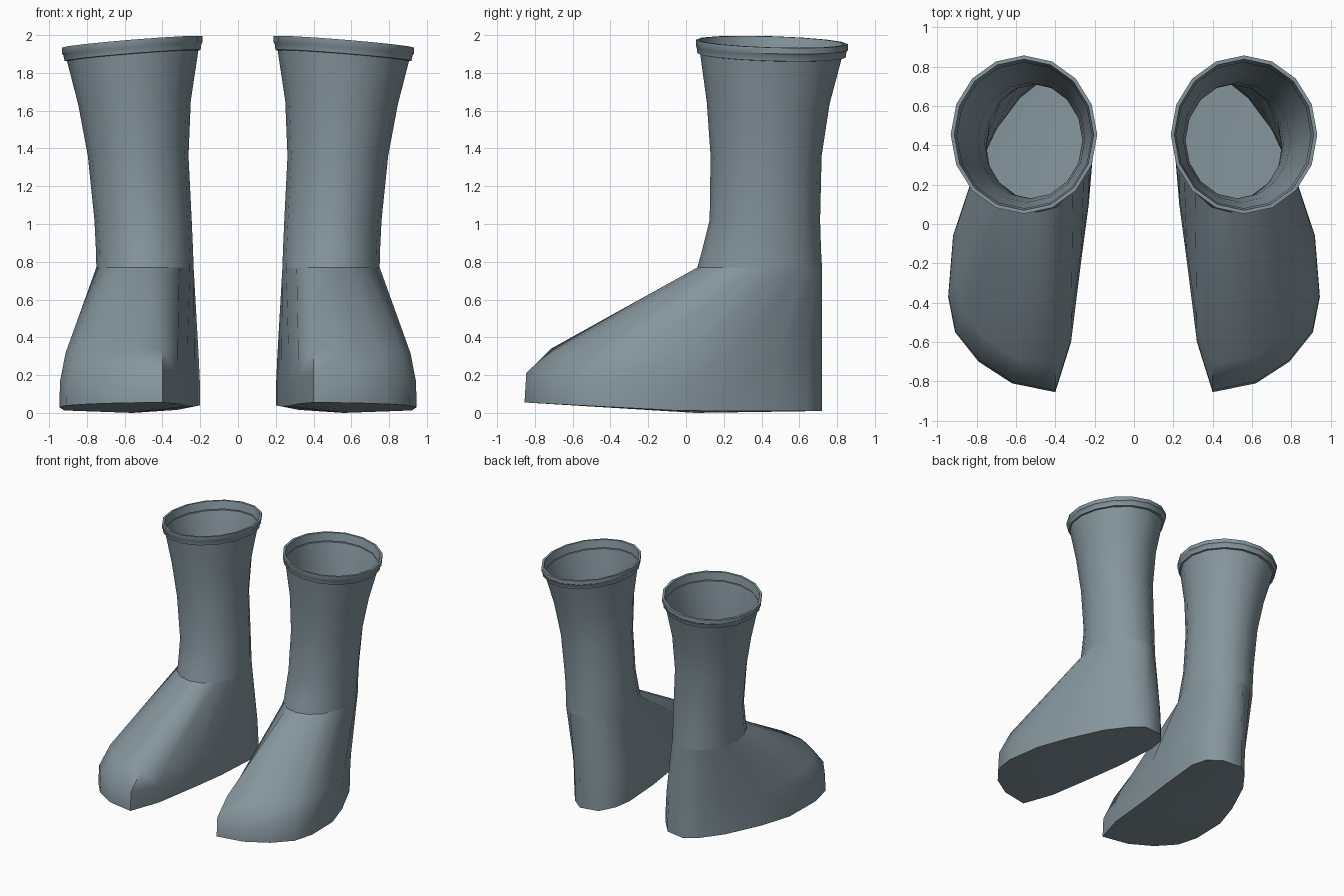
import bpy, math

if "Cube" in bpy.data.objects:
    bpy.data.objects.remove(bpy.data.objects["Cube"])

N = 16

mat = bpy.data.materials.new("slate_grey")
mat.diffuse_color = (0.235, 0.30, 0.335, 1)
mat.use_nodes = True
mat.node_tree.nodes["Principled BSDF"].inputs["Base Color"].default_value = mat.diffuse_color


def ellipse(x0, x1, y0, y1, z, tilt=0.0):
    """Ring starting at the front, running towards the outer side; tilt lowers outer and back edges."""
    cx, cy, rx, ry = (x0 + x1) / 2, (y0 + y1) / 2, (x1 - x0) / 2, (y1 - y0) / 2
    ring = []
    for k in range(N):
        a = math.tau * k / N - math.pi / 2
        dx, dy = rx * math.cos(a), ry * math.sin(a)
        ring.append((cx + dx, cy + dy, z - tilt * (0.081 * dx + 0.03 * dy)))
    return ring


def loft(name, rings, bottom=None, angle=50):
    """Skin rings from bottom to top, optionally closing the bottom with a fan, and mirror in x."""
    verts = [v for r in rings for v in r]
    faces = []
    for j in range(len(rings) - 1):
        for k in range(N):
            a, b = j * N + k, j * N + (k + 1) % N
            faces.append((a, b, b + N, a + N))
    if bottom:
        c = len(verts)
        verts.append(bottom)
        faces += [((k + 1) % N, k, c) for k in range(N)]
    me = bpy.data.meshes.new(name)
    me.from_pydata(verts, [], faces)
    me.materials.append(mat)
    for p in me.polygons:
        p.use_smooth = True
    me.set_sharp_from_angle(angle=math.radians(angle))
    ob = bpy.data.objects.new(name, me)
    bpy.context.collection.objects.link(ob)
    mod = ob.modifiers.new("mirror", 'MIRROR')
    mod.use_mirror_merge = False
    return ob


# boot shaft: flares towards the top
ankle = ellipse(0.235, 0.75, 0.06, 0.72, 0.77)
top_leg = ellipse(0.21, 0.905, 0.075, 0.825, 1.89, 1)
loft("boot_shaft", [
    ankle,
    ellipse(0.238, 0.752, 0.085, 0.715, 0.86),
    ellipse(0.245, 0.76, 0.125, 0.71, 1.02),
    ellipse(0.262, 0.795, 0.13, 0.718, 1.36),
    ellipse(0.25, 0.845, 0.11, 0.76, 1.64, 0.5),
    top_leg,
])

# rolled rim around the opening
loft("boot_rim", [
    top_leg,
    ellipse(0.198, 0.918, 0.06, 0.845, 1.892, 1),
    ellipse(0.194, 0.925, 0.056, 0.85, 1.925, 1),
    ellipse(0.187, 0.932, 0.052, 0.857, 1.932, 1),
    ellipse(0.187, 0.932, 0.052, 0.857, 1.964, 1),
    ellipse(0.205, 0.914, 0.07, 0.838, 1.964, 1),
    ellipse(0.214, 0.900, 0.08, 0.822, 1.90, 1),
], angle=40)

# foot: sole outline blended up to the ankle
sole_xy = [(0.62, -0.81), (0.79, -0.70), (0.91, -0.55), (0.945, -0.37),
           (0.92, -0.06), (0.84, 0.18), (0.70, 0.48), (0.58, 0.64),
           (0.48, 0.72), (0.32, 0.70), (0.23, 0.60), (0.20, 0.46),
           (0.23, 0.10), (0.27, -0.20), (0.32, -0.60), (0.40, -0.855)]
sole = [(x, y, 0.01 + 0.045 * max(0, -y / 0.85) + 0.03 * max(0, min(1, (0.35 - x) / 0.15)))
        for x, y in sole_xy]


def blend(t, z, toe_rise):
    return [(a[0] + (s[0] - a[0]) * t, a[1] + (s[1] - a[1]) * t,
             z + toe_rise * max(0, -s[1] / 0.85))
            for a, s in zip(ankle, sole)]


loft("boot_foot", [sole, blend(0.99, 0.13, 0.08), blend(0.85, 0.30, 0.04), ankle],
     bottom=(0.56, 0.05, 0.0), angle=60)
